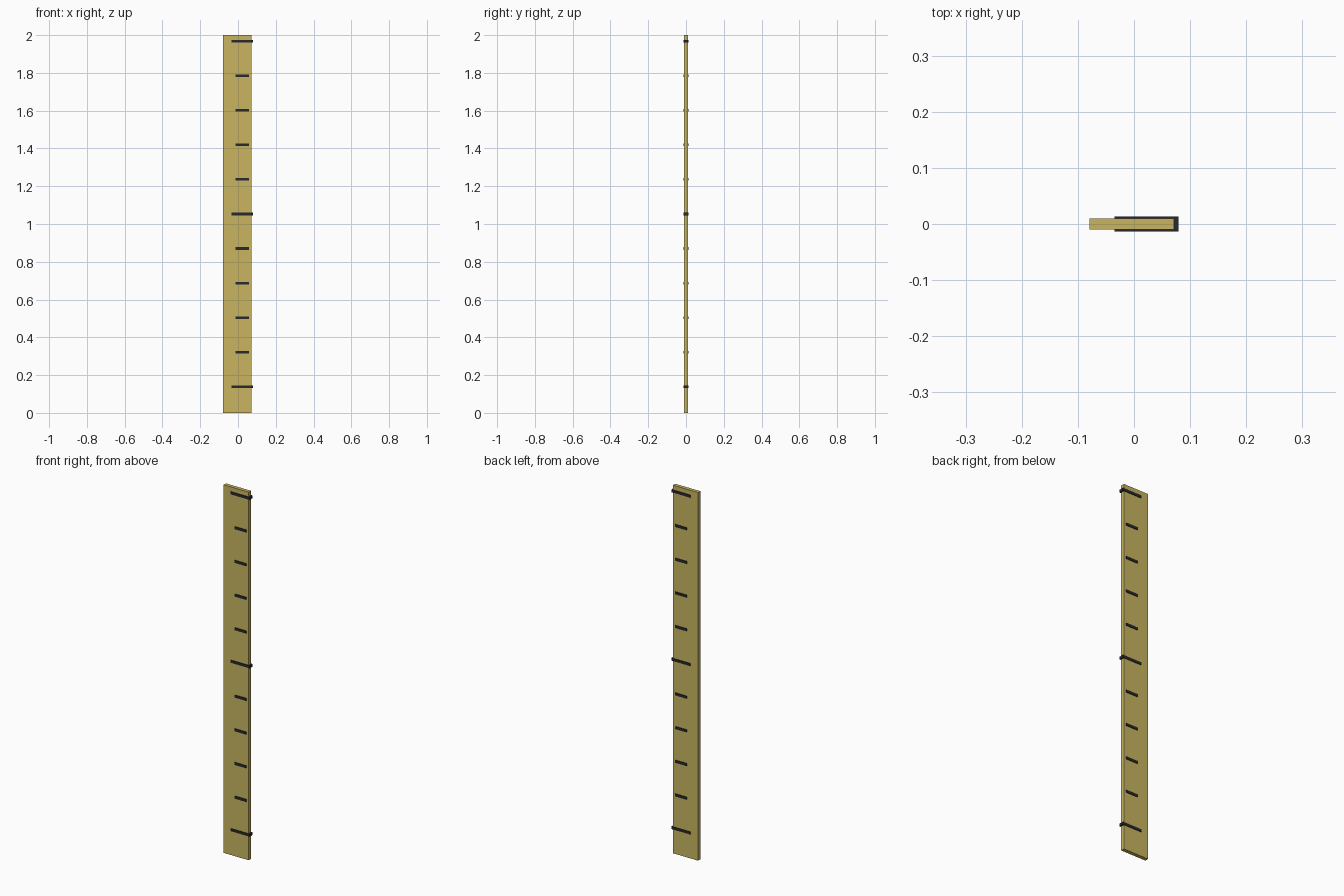
import bpy

if "Cube" in bpy.data.objects:
    bpy.data.objects.remove(bpy.data.objects["Cube"], do_unlink=True)


def make_material(name, rgb):
    mat = bpy.data.materials.new(name)
    mat.use_nodes = True
    mat.diffuse_color = (*rgb, 1)
    mat.node_tree.nodes["Principled BSDF"].inputs["Base Color"].default_value = (*rgb, 1)
    return mat


def make_box(name, x0, x1, depth, z0, z1, mat):
    bpy.ops.mesh.primitive_cube_add(size=1, location=((x0 + x1) / 2, 0, (z0 + z1) / 2))
    ob = bpy.context.object
    ob.name = name
    ob.scale = (x1 - x0, depth, z1 - z0)
    bpy.ops.object.transform_apply(location=False, rotation=False, scale=True)
    ob.data.materials.append(mat)
    return ob


wood = make_material("pale wood", (0.58, 0.46, 0.12))
black = make_material("mark black", (0.022, 0.022, 0.026))

# Flat measuring board
make_box("board", -0.079, 0.071, 0.02, 0, 2, wood)

# Graduation marks through the board; every fifth one wraps the edge
for i in range(11):
    z = 0.138 + i * 0.183
    if i % 5 == 0:
        make_box("long_mark", -0.035, 0.079, 0.027, z - 0.007, z + 0.007, black)
    else:
        make_box("short_mark", -0.012, 0.057, 0.027, z - 0.007, z + 0.007, black)
